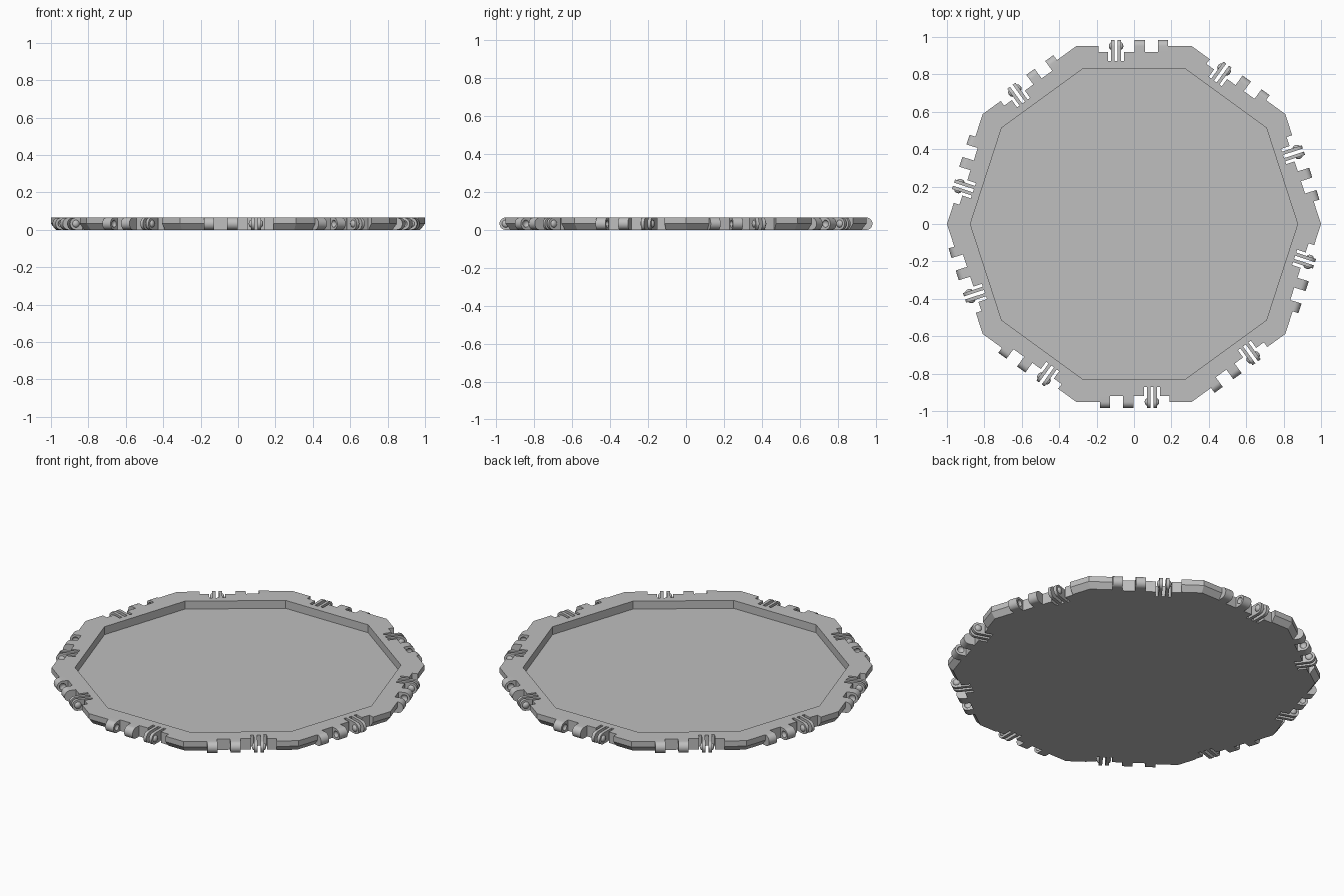
import bpy, bmesh, math
from mathutils import Matrix, Vector

if "Cube" in bpy.data.objects:
    bpy.data.objects.remove(bpy.data.objects["Cube"])

SIDES = 10
STEP = 2 * math.pi / SIDES
EDGE = 0.951                  # centre to the middle of a side
HEIGHT = 0.065
R = HEIGHT / 2                # hinge barrel radius
NOTCH = 0.92                  # inner line of the hinge recess
SLOT = 0.872                  # inner end of the clip slots

grey = bpy.data.materials.new("plain_grey")
grey.use_nodes = True
grey.diffuse_color = (0.52, 0.52, 0.52, 1)
grey.node_tree.nodes["Principled BSDF"].inputs["Base Color"].default_value = (0.52, 0.52, 0.52, 1)


def add_object(name, bm):
    bmesh.ops.recalc_face_normals(bm, faces=bm.faces)
    mesh = bpy.data.meshes.new(name)
    bm.to_mesh(mesh)
    bm.free()
    mesh.materials.append(grey)
    obj = bpy.data.objects.new(name, mesh)
    bpy.context.collection.objects.link(obj)
    return obj


def activate(obj):
    bpy.ops.object.select_all(action='DESELECT')
    obj.select_set(True)
    bpy.context.view_layer.objects.active = obj


def cut(obj, cutter):
    cutter.hide_render = True
    mod = obj.modifiers.new("cut", 'BOOLEAN')
    mod.operation = 'DIFFERENCE'
    mod.solver = 'EXACT'
    mod.object = cutter
    activate(obj)
    bpy.ops.object.modifier_apply(modifier=mod.name)
    bpy.data.objects.remove(cutter)


def add_box(bm, low, high, turn):
    low, high = Vector(low), Vector(high)
    size = Matrix.Diagonal((*(high - low), 1))
    bmesh.ops.create_cube(bm, size=1, matrix=turn @ Matrix.Translation((low + high) / 2) @ size)


def add_tab(bm, x0, x1, inner):
    """Block with a half-round outer end, extruded along the side."""
    outline = [(inner, 0), (inner, HEIGHT)]
    for i in range(17):
        a = math.pi / 2 - math.pi * i / 16
        outline.append((EDGE + R * math.cos(a), R + R * math.sin(a)))
    face = bm.faces.new([bm.verts.new((x0, y, z)) for y, z in outline])
    new = bmesh.ops.extrude_face_region(bm, geom=[face])["geom"]
    verts = [v for v in new if isinstance(v, bmesh.types.BMVert)]
    bmesh.ops.translate(bm, verts=verts, vec=(x1 - x0, 0, 0))


def add_ball(bm, x, radius):
    place = Matrix.Translation((x, EDGE, R)) @ Matrix.Diagonal((0.7, 1, 1, 1))
    bmesh.ops.create_uvsphere(bm, u_segments=16, v_segments=10, radius=radius, matrix=place)


# Tray: ten-sided rings from the underside, over the rim, down to the floor
bm = bmesh.new()
rings = []
for apothem, z in [(EDGE - 0.025, 0), (EDGE, R), (EDGE, HEIGHT), (0.832, HEIGHT), (0.832, 0.018)]:
    radius = apothem / math.cos(STEP / 2)
    rings.append([bm.verts.new((radius * math.cos(STEP * i), radius * math.sin(STEP * i), z))
                  for i in range(SIDES)])
for a, b in zip(rings, rings[1:]):
    for i in range(SIDES):
        j = (i + 1) % SIDES
        bm.faces.new((a[i], a[j], b[j], b[i]))
bm.faces.new(rings[0])
bm.faces.new(rings[-1])
tray = add_object("tray", bm)

# Recesses for the hinges, then the deeper clip slots
for low, high in [((-0.19, NOTCH, -0.1), (0.182, 1.1, 0.2)),
                  ((-0.139, SLOT, -0.1), (-0.053, 1.1, 0.2))]:
    bm = bmesh.new()
    for k in range(SIDES):
        add_box(bm, low, high, Matrix.Rotation(k * STEP, 4, 'Z'))
    cut(tray, add_object("recess_cutter", bm))

# Pair of knuckles with dimples in their facing sides
bm = bmesh.new()
add_tab(bm, 0.003, 0.058, NOTCH)
add_tab(bm, 0.128, 0.182, NOTCH)
knuckles = add_object("knuckles", bm)
bm = bmesh.new()
add_ball(bm, 0.058, 0.019)
add_ball(bm, 0.128, 0.019)
cut(knuckles, add_object("dimple_cutter", bm))

# Springy clip: two thin prongs with a round bump on each outer side
bm = bmesh.new()
add_tab(bm, -0.123, -0.105, SLOT)
add_tab(bm, -0.087, -0.069, SLOT)
add_ball(bm, -0.121, 0.02)
add_ball(bm, -0.071, 0.02)
clip = add_object("clip", bm)

for part in (knuckles, clip):
    activate(part)
    bpy.ops.object.shade_smooth_by_angle(angle=math.radians(35))

# Repeat the hinge parts on every side
for k in range(1, SIDES):
    for part in (knuckles, clip):
        copy = part.copy()
        copy.name = f"{part.name}_{k + 1}"
        copy.rotation_euler.z = k * STEP
        bpy.context.collection.objects.link(copy)
